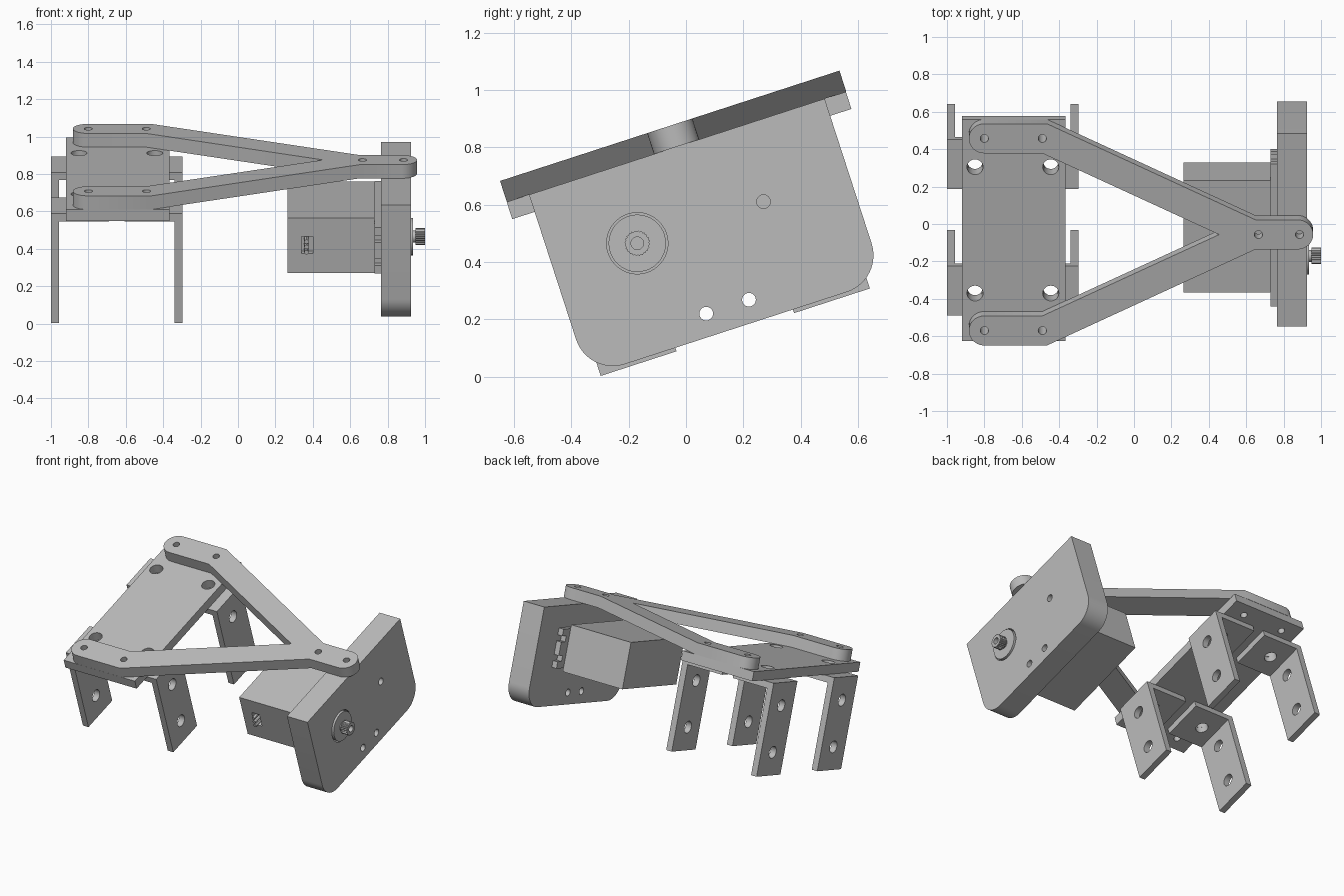
import bpy
from math import pi, sin, cos, radians
from mathutils import Matrix

if "Cube" in bpy.data.objects:
    bpy.data.objects.remove(bpy.data.objects["Cube"], do_unlink=True)

grey = bpy.data.materials.new("plain_grey")
grey.use_nodes = True
grey.diffuse_color = (0.5, 0.5, 0.5, 1)
grey.node_tree.nodes["Principled BSDF"].inputs["Base Color"].default_value = (0.5, 0.5, 0.5, 1)

# The whole assembly leans about x; parts are laid out level, then tilted
TILT = Matrix.Rotation(radians(18), 4, 'X')
ALONG_Z = Matrix.Identity(4)                                  # profile (x, y)
ALONG_X = Matrix(((0, 0, 1, 0), (1, 0, 0, 0), (0, 1, 0, 0), (0, 0, 0, 1)))  # (y, z)
ALONG_Y = ALONG_X @ ALONG_X                                   # profile (z, x)
MID = 0.2165                                                  # symmetry line in level y


def arc(cx, cy, r, a0, a1, n):
    return [(cx + r * cos(a0 + (a1 - a0) * i / n),
             cy + r * sin(a0 + (a1 - a0) * i / n)) for i in range(n + 1)]


def circle(cx, cy, r, n=32):
    return arc(cx, cy, r, 0, 2 * pi, n)[:-1]


def rect(x0, x1, y0, y1):
    return [(x0, y0), (x1, y0), (x1, y1), (x0, y1)]


def prism(name, axis, lo, hi, outline, holes=()):
    """Extrude an outline with holes from lo to hi along the axis."""
    cu = bpy.data.curves.new(name, 'CURVE')
    cu.dimensions = '2D'
    cu.fill_mode = 'BOTH'
    cu.extrude = (hi - lo) / 2
    for loop in (outline, *holes):
        sp = cu.splines.new('POLY')
        sp.points.add(len(loop) - 1)
        for p, (a, b) in zip(sp.points, loop):
            p.co = (a, b, 0, 1)
        sp.use_cyclic_u = True
    ob = bpy.data.objects.new(name, cu)
    bpy.context.collection.objects.link(ob)
    bpy.ops.object.select_all(action='DESELECT')
    ob.select_set(True)
    bpy.context.view_layer.objects.active = ob
    bpy.ops.object.convert(target='MESH')
    ob = bpy.context.object
    ob.name = name
    ob.data.transform(TILT @ axis @ Matrix.Translation((0, 0, (lo + hi) / 2)))
    bpy.ops.object.mode_set(mode='EDIT')
    bpy.ops.mesh.select_all(action='SELECT')
    bpy.ops.mesh.remove_doubles(threshold=0.0002)
    bpy.ops.mesh.normals_make_consistent(inside=False)
    bpy.ops.object.mode_set(mode='OBJECT')
    bpy.ops.object.shade_smooth_by_angle(angle=radians(30))
    ob.data.materials.clear()
    ob.data.materials.append(grey)
    return ob


# Forked arm: half outline, mirrored across the symmetry line
R, OFF = 0.083, 0.54
half = arc(0.875, 0, R, 0, pi / 2, 10) + [(0.65, R), (-0.465, OFF + R)]
half += arc(-0.8, OFF, R, pi / 2, 3 * pi / 2, 20) + [(-0.49, OFF - R), (0.455, 0)]
fork = half + [(x, -y) for x, y in half[-2:0:-1]]
ends = [(x, s * OFF) for x in (-0.8, -0.49) for s in (-1, 1)]
pins = [circle(x, MID + y, 0.022, 24) for x, y in ends]
prism("forked_arm", ALONG_Z, 0.773, 0.85, [(x, MID + y) for x, y in fork],
      pins + [circle(x, MID, 0.022, 24) for x in (0.665, 0.885)])

# Base plate below the arm ends
CX, SX, SY = -0.6475, 0.2025, 0.355
bolts = [circle(CX + i * SX, MID + j * SY, 0.043) for i in (-1, 1) for j in (-1, 1)]
prism("base_plate", ALONG_Z, 0.71, 0.773, rect(-0.92, -0.365, -0.407, 0.838), pins + bolts)

# Four angle brackets, each a leg and a foot
for i, side in ((-1, "right"), (1, "left")):
    for j, end in ((-1, "front"), (1, "back")):
        yc = MID - 0.005 + j * SY
        outer, inner, tip = (CX + i * d for d in (0.352, 0.309, 0.042))
        prism(f"{end}_{side}_bracket_leg", ALONG_X, min(outer, inner), max(outer, inner),
              rect(yc - 0.139, yc + 0.139, 0.094, 0.71),
              [circle(yc, z, 0.04) for z in (0.248, 0.555)])
        prism(f"{end}_{side}_bracket_foot", ALONG_Z, 0.667, 0.71,
              rect(min(inner, tip), max(inner, tip), yc - 0.139, yc + 0.139),
              [circle(CX + i * SX, yc, 0.04)])

# Motor mounting plate with rounded lower corners
SHAFT_Y, SHAFT_Z, CR = -0.018, 0.495, 0.135
y0, y1, z0, z1 = -0.325, 0.76, 0.107, 0.773
outline = [(y1, z1), (y0, z1)]
outline += arc(y0 + CR, z0 + CR, CR, pi, 1.5 * pi, 12)
outline += arc(y1 - CR, z0 + CR, CR, 1.5 * pi, 2 * pi, 12)
prism("motor_plate", ALONG_X, 0.765, 0.925, outline,
      [circle(SHAFT_Y, SHAFT_Z, 0.107, 48)] +
      [circle(y, z, 0.024, 24) for y, z in ((0.135, 0.187), (0.292, 0.187), (0.446, 0.497))])

# Motor body with a cable socket in its front face
body = rect(0.341, 0.65, 0.265, 0.73)
prism("motor_body", ALONG_Y, -0.13, 0.457, body)
prism("motor_front", ALONG_Y, -0.173, -0.13, body, [rect(0.45, 0.546, 0.34, 0.4)])
for k in (-1, 0, 1):
    prism("cable_wire", ALONG_Y, -0.2, -0.13, circle(SHAFT_Z + k * 0.03, 0.366, 0.012, 12))

# Motor ears with open screw slots at both ends
tab = []
for s in (-1, 1):
    edge, deep = (-0.26, -0.215) if s < 0 else (0.54, 0.495)
    zs = [0.365, 0.41, 0.45, 0.54, 0.58, 0.625]
    steps = [(edge, zs[0]), (edge, zs[1]), (deep, zs[1]), (deep, zs[2]), (edge, zs[2]),
             (edge, zs[3]), (deep, zs[3]), (deep, zs[4]), (edge, zs[4]), (edge, zs[5])]
    tab += steps[::s]
prism("motor_ears", ALONG_X, 0.729, 0.765, tab)

# Output hub, neck and splined shaft end
prism("output_hub", ALONG_X, 0.765, 0.935, circle(SHAFT_Y, SHAFT_Z, 0.1, 48))
prism("shaft_neck", ALONG_X, 0.935, 0.948, circle(SHAFT_Y, SHAFT_Z, 0.032))
teeth = [(SHAFT_Y + r * cos(a * pi / 24), SHAFT_Z + r * sin(a * pi / 24))
         for a in range(48) for r in [0.045 if a % 2 else 0.041]]
prism("shaft_spline", ALONG_X, 0.948, 1.0, teeth, [circle(SHAFT_Y, SHAFT_Z, 0.022, 24)])
